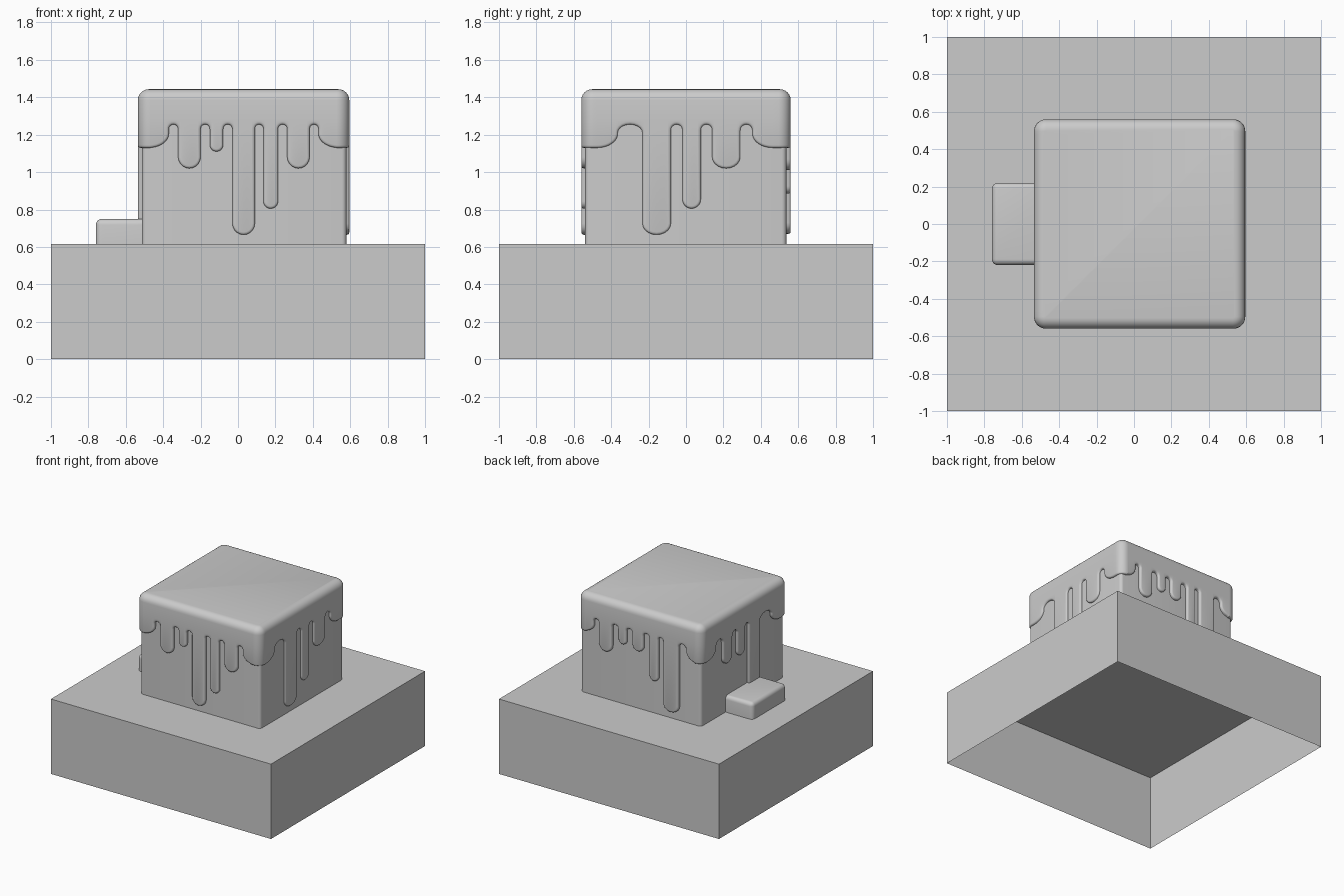
import bpy, bmesh, math
from mathutils import Vector

if "Cube" in bpy.data.objects:
    bpy.data.objects.remove(bpy.data.objects["Cube"])


def box(name, lo, hi, drop_bottom=False, bevel=0.0, bevel_edges=None):
    bm = bmesh.new()
    bmesh.ops.create_cube(bm, size=1)
    for v in bm.verts:
        v.co = [lo[i] + (v.co[i] + 0.5) * (hi[i] - lo[i]) for i in range(3)]
    if bevel:
        edges = [e for e in bm.edges if bevel_edges(e)]
        bmesh.ops.bevel(bm, geom=edges, offset=bevel, segments=5, profile=0.5, affect='EDGES')
    if drop_bottom:
        bm.faces.ensure_lookup_table()
        low = [f for f in bm.faces if f.normal.z < -0.9]
        bmesh.ops.delete(bm, geom=low, context='FACES')
    return finish(name, bm, bevel > 0)


def finish(name, bm, smooth):
    me = bpy.data.meshes.new(name)
    bm.to_mesh(me)
    bm.free()
    ob = bpy.data.objects.new(name, me)
    bpy.context.collection.objects.link(ob)
    if smooth:
        bpy.ops.object.select_all(action='DESELECT')
        bpy.context.view_layer.objects.active = ob
        ob.select_set(True)
        bpy.ops.object.shade_smooth_by_angle(angle=math.radians(35))
    return ob


def vertical(e):
    return abs(e.verts[0].co.z - e.verts[1].co.z) > 0.01


def outer_ledge(e):
    a, b = e.verts[0].co, e.verts[1].co
    top = min(a.z, b.z) > 0.7
    return (top or vertical(e)) and min(a.x, b.x) < -0.7


def ledge_edge(e):
    a, b = e.verts[0].co, e.verts[1].co
    return outer_ledge(e) or min(a.z, b.z) > 0.7


# hollow base, cake body and the small step on the left
box("base", (-1, -1, 0), (1, 1, 0.615), drop_bottom=True)
box("body", (-0.513, -0.539, 0.615), (0.58, 0.537, 1.4), True, 0.025, vertical)
box("step", (-0.76, -0.22, 0.615), (-0.45, 0.22, 0.75), True, 0.032, ledge_edge)

# icing dimensions
CX, HX, HY, R = 0.03, 0.565, 0.56, 0.065
TOP, HANG, ARCH = 1.443, 1.13, 1.255

# each side: left skirt edge, drips (centre, half width, lowest z), right skirt edge
# positions run left to right as seen from outside, from the middle of the side
FRONT = (-0.40, [(-0.29, .06, 1.02), (-0.145, .036, 1.11), (0, .06, .665),
                 (.145, .039, .805), (.293, .06, 1.02)], 0.40)
RIGHT = (-0.365, [(-0.157, .076, .665), (.03, .049, .805), (.215, .075, 1.02)], 0.355)
BACK = (-0.42, [(-0.315, .06, 1.01), (-.16, .036, 1.11), (-.02, .05, 1.09),
                (.125, .04, .885), (.28, .07, .67)], 0.42)
LEFT = (-0.365, [(-0.215, .06, 1.02), (-.04, .05, 1.02), (.13, .07, .7)], 0.355)


def arc(cu, cz, ru, rz, a0, a1, n=10):
    return [(cu + ru * math.cos(math.radians(a0 + (a1 - a0) * i / n)),
             cz + rz * math.sin(math.radians(a0 + (a1 - a0) * i / n))) for i in range(n + 1)]


def hem(left, drips, right):
    pts = arc(left - 0.11, HANG + 0.075, 0.11, 0.075, -90, 0)
    edge = left
    for c, w, z in drips + [(None, 0, 0)]:
        nxt = right if c is None else c - w
        g = (nxt - edge) / 2
        pts += arc(edge + g, ARCH - min(g, 0.045), g, min(g, 0.045), 180, 0)
        if c is not None:
            rz = min(w, 0.06)
            pts += arc(c, z + rz, w, rz, 180, 360)
            edge = c + w
    return pts + arc(right + 0.11, HANG + 0.075, 0.11, 0.075, 180, 270)


def inset_dirs(pts):
    dirs = []
    for i in range(len(pts)):
        a, b = pts[max(i - 1, 0)], pts[min(i + 1, len(pts) - 1)]
        d = Vector((b[0] - a[0], b[1] - a[1])).normalized()
        dirs.append((-d.y, d.x))
    return dirs


# rows from the inner rim, over the rounded hem, up the wall and over the top edge
RIM = [(0.03, 0.0), (0.013, 0.0), (0.006, 0.002), (0.002, 0.006), (0.0, 0.014)]
CROWN = [(0.058 * (1 - math.cos(t)), TOP - 0.058 * (1 - math.sin(t)))
         for t in [math.radians(15 * k) for k in range(7)]]

bm = bmesh.new()
columns = []


def column(core, tangent, normal, z, du, dz):
    col = []
    for depth, inset in RIM:
        p = core + tangent * du * inset + normal * (R - depth)
        col.append(bm.verts.new((p.x, p.y, z + dz * inset)))
    shifted = core + tangent * du * RIM[-1][1]
    for depth, zz in [(0.0, 1.28)] + CROWN:
        p = shifted + normal * (R - depth)
        col.append(bm.verts.new((p.x, p.y, zz)))
    columns.append(col)


for k, side in enumerate((FRONT, RIGHT, BACK, LEFT)):
    ang = math.radians(90 * k)
    t = Vector((round(math.cos(ang)), round(math.sin(ang))))
    n = Vector((t.y, -t.x))
    along, out = (HX, HY) if k % 2 == 0 else (HY, HX)
    mid = Vector((CX, 0)) + n * (out - R)
    pts = hem(*side)
    for (u, z), (du, dz) in zip(pts, inset_dirs(pts)):
        u = max(-along + R + 0.001, min(along - R - 0.001, u))
        column(mid + t * u, t, n, z, du, dz)
    # rounded corner to the next side
    for i in range(9):
        a = math.radians(90 * i / 8)
        column(mid + t * (along - R), t, n * math.cos(a) + t * math.sin(a), HANG, 0, 1)

for i, a in enumerate(columns):
    b = columns[(i + 1) % len(columns)]
    for j in range(len(a) - 1):
        bm.faces.new((a[j], b[j], b[j + 1], a[j + 1]))
bm.faces.new([c[-1] for c in columns])
bmesh.ops.remove_doubles(bm, verts=bm.verts, dist=0.00005)
finish("icing", bm, True)
